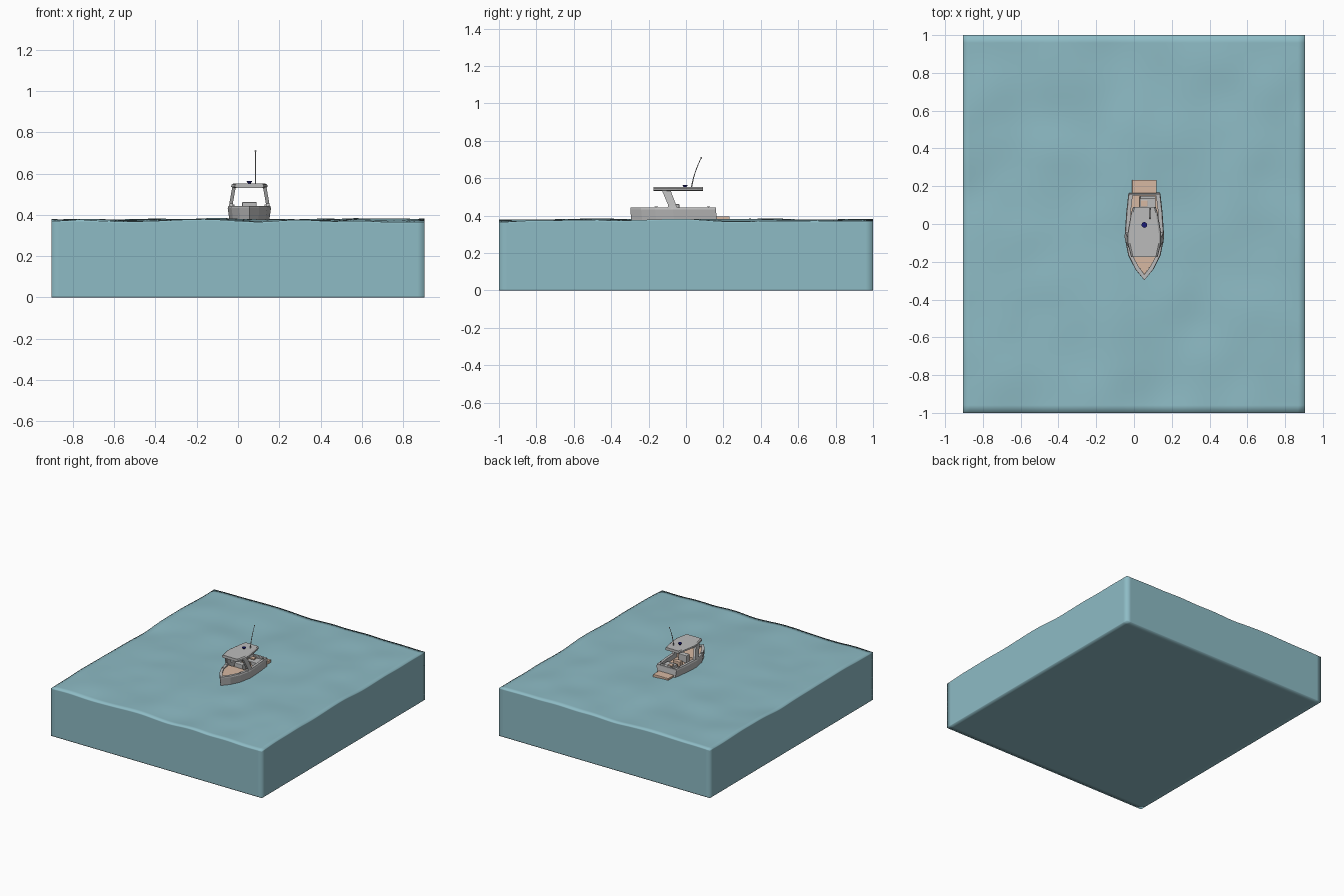
import bpy, bmesh, math
from mathutils import Vector, noise

if "Cube" in bpy.data.objects:
    bpy.data.objects.remove(bpy.data.objects["Cube"])

CX = 0.055          # boat centre line


def material(name, rgb):
    m = bpy.data.materials.new(name)
    m.diffuse_color = (*rgb, 1)
    m.use_nodes = True
    m.node_tree.nodes["Principled BSDF"].inputs["Base Color"].default_value = m.diffuse_color
    return m


WATER = material("water_blue", (0.27, 0.50, 0.56))
TAN = material("deck_tan", (0.68, 0.48, 0.36))
GREY = material("hull_grey", (0.50, 0.50, 0.50))
NAVY = material("navy", (0.01, 0.01, 0.18))


def finish(name, bm, mat):
    bmesh.ops.recalc_face_normals(bm, faces=bm.faces)
    me = bpy.data.meshes.new(name)
    bm.to_mesh(me)
    bm.free()
    ob = bpy.data.objects.new(name, me)
    bpy.context.collection.objects.link(ob)
    me.materials.append(mat)
    return ob


def loft(name, loops, mat):
    """Skin closed loops of equal length and cap both ends."""
    bm = bmesh.new()
    rings = [[bm.verts.new(p) for p in lp] for lp in loops]
    n = len(rings[0])
    for a, b in zip(rings, rings[1:]):
        for i in range(n):
            j = (i + 1) % n
            bm.faces.new((a[i], a[j], b[j], b[i]))
    bm.faces.new(rings[0])
    bm.faces.new(rings[-1])
    return finish(name, bm, mat)


def outline(half, z, inset=0.0, scale=1.0, dy=0.0):
    """Mirror a half outline about the boat centre line at height z."""
    right = [(max(x * scale - inset, 0), y) for x, y in half]
    left = [(-x, y) for x, y in reversed(right) if x > 0]
    return [(CX + x, y + dy, z) for x, y in right + left]


def box(name, x0, x1, y0, y1, z0, z1, mat, bevel=0.0):
    ring = [(x0, y0), (x1, y0), (x1, y1), (x0, y1)]
    ob = loft(name, [[(x, y, z) for x, y in ring] for z in (z0, z1)], mat)
    if bevel:
        b = ob.modifiers.new("bevel", 'BEVEL')
        b.width, b.segments = bevel, 2
    return ob


# Block of sea with a rolling surface
def wave(x, y):
    big = noise.noise(Vector((x * 2.3 + y * 0.9, y * 2.1 - x * 0.8, 3.7)))
    small = noise.noise(Vector((x * 4.5, y * 4.0, 8.2)))
    crest = math.exp(-((x + 0.42) ** 2 + (y - 0.38) ** 2) / 0.02)
    z = 0.375 + 0.014 * big + 0.008 * small + 0.012 * crest
    return min(max(z, 0.358), 0.402)


bm = bmesh.new()
bmesh.ops.create_cube(bm, size=2)
bmesh.ops.subdivide_edges(bm, edges=bm.edges[:], cuts=48, use_grid_fill=True)
for v in bm.verts:
    x, y, t = v.co.x * 0.905, v.co.y, (v.co.z + 1) / 2
    v.co = (x, y, t * wave(x, y))
for f in bm.faces:
    f.smooth = True
finish("sea_block", bm, WATER)

# Hull shell with gunwale and open interior
HULL = [(0.085, 0.16), (0.096, 0.06), (0.105, -0.07), (0.086, -0.165), (0.048, -0.24), (0, -0.298)]
INNER = [(0.062, 0.15), (0.073, 0.06), (0.080, -0.07), (0.065, -0.16), (0.034, -0.22), (0, -0.268)]
loft("hull", [
    outline(HULL, 0.335, scale=0.72, dy=0.012),
    outline(HULL, 0.375, scale=0.92, dy=0.006),
    outline(HULL, 0.432),
    outline(HULL, 0.443, scale=0.96),
    outline(INNER, 0.443),
    outline(INNER, 0.402),
], GREY)

# Tan decks: cockpit sole, raised bow deck, swim platform
loft("cockpit_floor", [outline(INNER, z, 0.001) for z in (0.400, 0.406)], TAN)
BOW = [(0.079, -0.08), (0.065, -0.16), (0.034, -0.22), (0, -0.267)]
loft("bow_deck", [outline(BOW, z) for z in (0.404, 0.434)], TAN)
box("swim_platform", -0.01, 0.12, 0.155, 0.233, 0.372, 0.396, TAN, 0.003)

# Cockpit furniture
box("console", 0.02, 0.09, -0.075, -0.035, 0.404, 0.462, GREY, 0.004)
box("helm_seat", 0.025, 0.085, 0.005, 0.04, 0.404, 0.440, TAN, 0.004)
box("stern_locker", 0.03, 0.115, 0.06, 0.148, 0.404, 0.432, GREY, 0.003)
box("locker_cushion", 0.036, 0.072, 0.092, 0.125, 0.431, 0.441, TAN, 0.003)
box("stern_bench", 0.034, 0.114, 0.132, 0.148, 0.431, 0.443, GREY, 0.002)

# Hardtop roof
ROOF = [(0.060, 0.09), (0.070, 0.06), (0.089, -0.05), (0.089, -0.10), (0.070, -0.175)]
loft("roof", [
    outline(ROOF, 0.531, scale=0.90),
    outline(ROOF, 0.536),
    outline(ROOF, 0.546, scale=0.97),
    outline(ROOF, 0.552, scale=0.86),
], GREY)

# Forward-leaning roof supports and cleats on each side
for side, s in (("left", -1), ("right", 1)):
    def section(xo, xi, y0, y1, z):
        return [(CX + s * xo, y0, z), (CX + s * xo, y1, z), (CX + s * xi, y1, z), (CX + s * xi, y0, z)]
    loft(f"roof_support_{side}", [
        section(0.101, 0.080, -0.10, -0.043, 0.437),
        section(0.097, 0.080, -0.095, -0.052, 0.455),
        section(0.083, 0.066, -0.128, -0.082, 0.534),
    ], GREY)
    for tag, y, x in (("bow", -0.16, 0.075), ("stern", 0.12, 0.078)):
        c = CX + s * x
        box(f"{tag}_cleat_{side}", c - 0.002, c + 0.002, y - 0.009, y + 0.009, 0.446, 0.450, GREY)
        box(f"{tag}_cleat_foot_{side}", c - 0.002, c + 0.002, y - 0.003, y + 0.003, 0.442, 0.447, GREY)

# Navy beacon: inverted cone on the roof
bm = bmesh.new()
bmesh.ops.create_cone(bm, cap_ends=True, segments=16, radius1=0.002, radius2=0.015, depth=0.018)
bmesh.ops.translate(bm, verts=bm.verts, vec=(CX, -0.005, 0.555))
finish("roof_beacon", bm, NAVY)

# Whip antenna sweeping aft, with a tip bead
cu = bpy.data.curves.new("antenna", 'CURVE')
cu.dimensions = '3D'
cu.bevel_depth, cu.bevel_resolution, cu.use_fill_caps = 0.0025, 2, True
sp = cu.splines.new('POLY')
sp.points.add(10)
for i, p in enumerate(sp.points):
    t = i / 10
    p.co = (0.085, 0.028 + 0.022 * t + 0.031 * t * t, 0.54 + 0.168 * t, 1)
    p.radius = 1.3 - 0.6 * t
cu.materials.append(GREY)
bpy.context.collection.objects.link(bpy.data.objects.new("antenna", cu))
bm = bmesh.new()
bmesh.ops.create_uvsphere(bm, u_segments=10, v_segments=6, radius=0.005)
bmesh.ops.translate(bm, verts=bm.verts, vec=(0.085, 0.081, 0.709))
finish("antenna_tip", bm, GREY)
